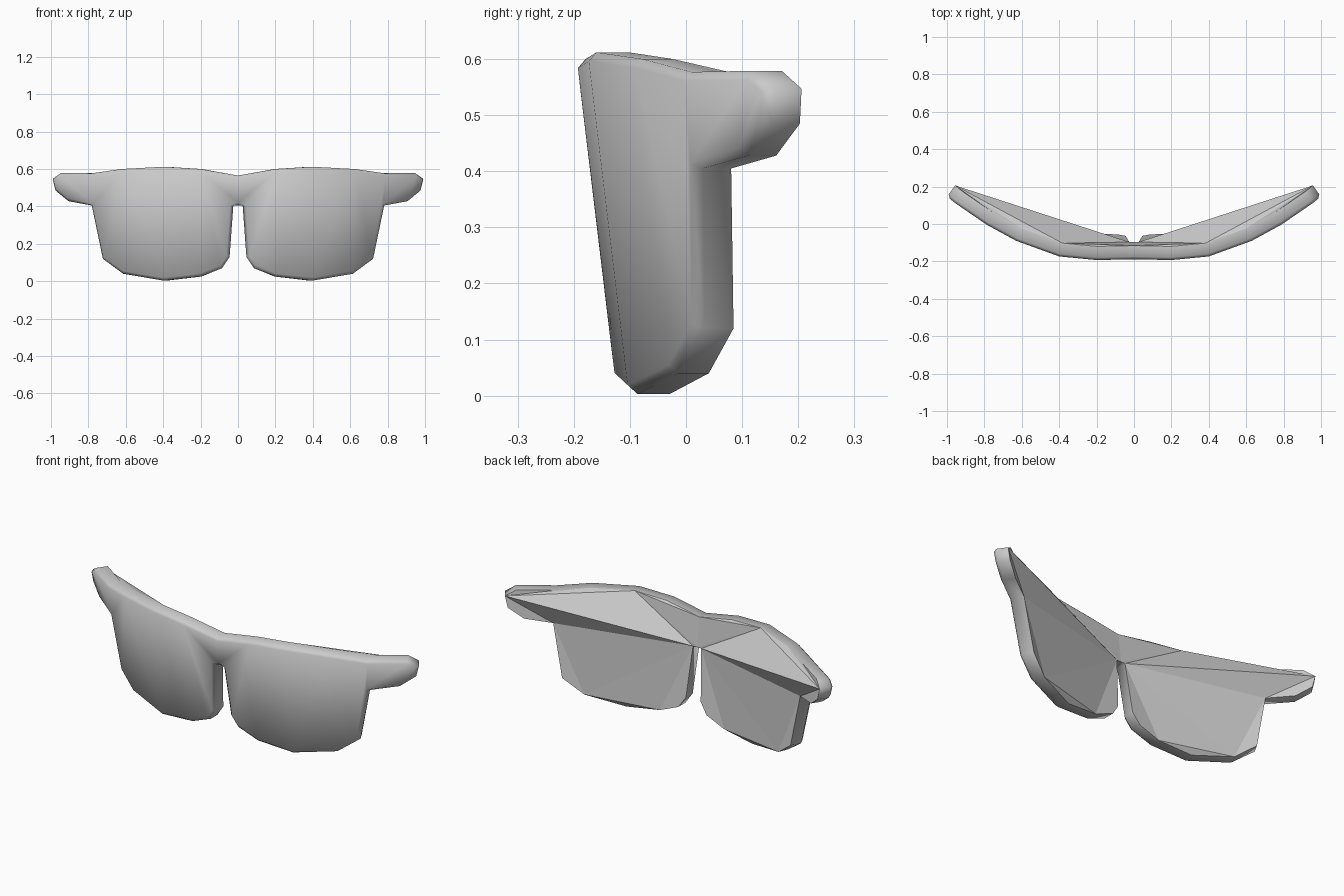
import bpy, bmesh
from mathutils import Vector

cube = bpy.data.objects.get("Cube")
if cube:
    bpy.data.objects.remove(cube, do_unlink=True)

# Half outline (x, z): brow, arm tip, lens bottom, nose gap
OUTLINE = [(0, .565), (.2, .6), (.4, .612), (.63, .6), (.79, .577), (.955, .579),
           (1, .547), (.985, .485), (.915, .428), (.79, .405), (.73, .12), (.62, .04),
           (.4, .003), (.2, .025), (.085, .07), (.045, .13), (.025, .405), (0, .405)]
# Plan curve of the front (x, y)
CURVE = [(0, -.193), (.2, -.193), (.4, -.172), (.63, -.09), (.8, 0), (1, .14)]
BEVEL, THICK, LEAN = .016, .075, .12


def plan(x):
    """Depth of the front at x."""
    for (xa, ya), (xb, yb) in zip(CURVE, CURVE[1:]):
        if x <= xb:
            return ya + (yb - ya) * (x - xa) / (xb - xa)
    return CURVE[-1][1]


def place(x, z, depth):
    """Point on the leaning, wrapped front, pushed back by depth along its normal."""
    slope = (plan(min(x + .08, 1)) - plan(max(x - .08, 0))) / (min(x + .08, 1) - max(x - .08, 0))
    n = Vector((-slope, 1)).normalized() if x > .1 else Vector((0, 1))
    return Vector((x + n.x * depth, plan(x) + LEAN * (.585 - z) + n.y * depth, z))


def inset(i, amount):
    """Outline point moved inwards along its corner normal."""
    pts = [Vector(p) for p in OUTLINE]
    last = len(pts) - 1
    a = pts[i - 1] if i else Vector((-pts[1].x, pts[1].y))
    b = pts[i + 1] if i < last else Vector((-pts[-2].x, pts[-2].y))
    t = (b - a).normalized()
    p = pts[i] + Vector((t.y, -t.x)) * amount
    if i in (0, last):
        p.x = 0
    return p


bm = bmesh.new()
count = len(OUTLINE)
front = [bm.verts.new(place(*inset(i, BEVEL), 0)) for i in range(count)]
middle = [bm.verts.new(place(*p, BEVEL)) for p in OUTLINE]
back = [bm.verts.new(place(*p, THICK)) for p in OUTLINE]

# Front strips from brow to lens bottom
for strip in ((0, 1, 16, 17), (1, 13, 14, 15, 16), (1, 2, 12, 13), (2, 3, 11, 12),
              (3, 4, 9, 10, 11), (4, 5, 8, 9), (5, 6, 7, 8)):
    bm.faces.new([front[i] for i in reversed(strip)]).smooth = True

# Rounded rim
for a, b in ((front, middle), (middle, back)):
    for i in range(count - 1):
        bm.faces.new((a[i], a[i + 1], b[i + 1], b[i])).smooth = True

# Faceted back: brow, arm and lens
for facet in ((0, 2, 17), (0, 1, 2), (2, 16, 17), (2, 6, 16), (2, 3, 6), (3, 4, 6), (4, 5, 6),
              (6, 9, 16), (6, 7, 9), (7, 8, 9),
              (9, 11, 16), (9, 10, 11), (11, 13, 16), (11, 12, 13), (13, 14, 16), (14, 15, 16)):
    bm.faces.new([back[i] for i in facet])
for a, b in zip(back, back[1:]):
    edge = bm.edges.get((a, b))
    if edge:
        edge.smooth = False

mesh = bpy.data.meshes.new("glasses_shell")
bm.to_mesh(mesh)
bm.free()

# Plain grey material
grey = bpy.data.materials.new("grey")
grey.use_nodes = True
color = (.6, .6, .6, 1)
grey.diffuse_color = color
grey.node_tree.nodes["Principled BSDF"].inputs["Base Color"].default_value = color
mesh.materials.append(grey)

shell = bpy.data.objects.new("glasses_shell", mesh)
bpy.context.collection.objects.link(shell)
mirror = shell.modifiers.new("mirror", 'MIRROR')
mirror.use_axis[0] = True
mirror.merge_threshold = .002
